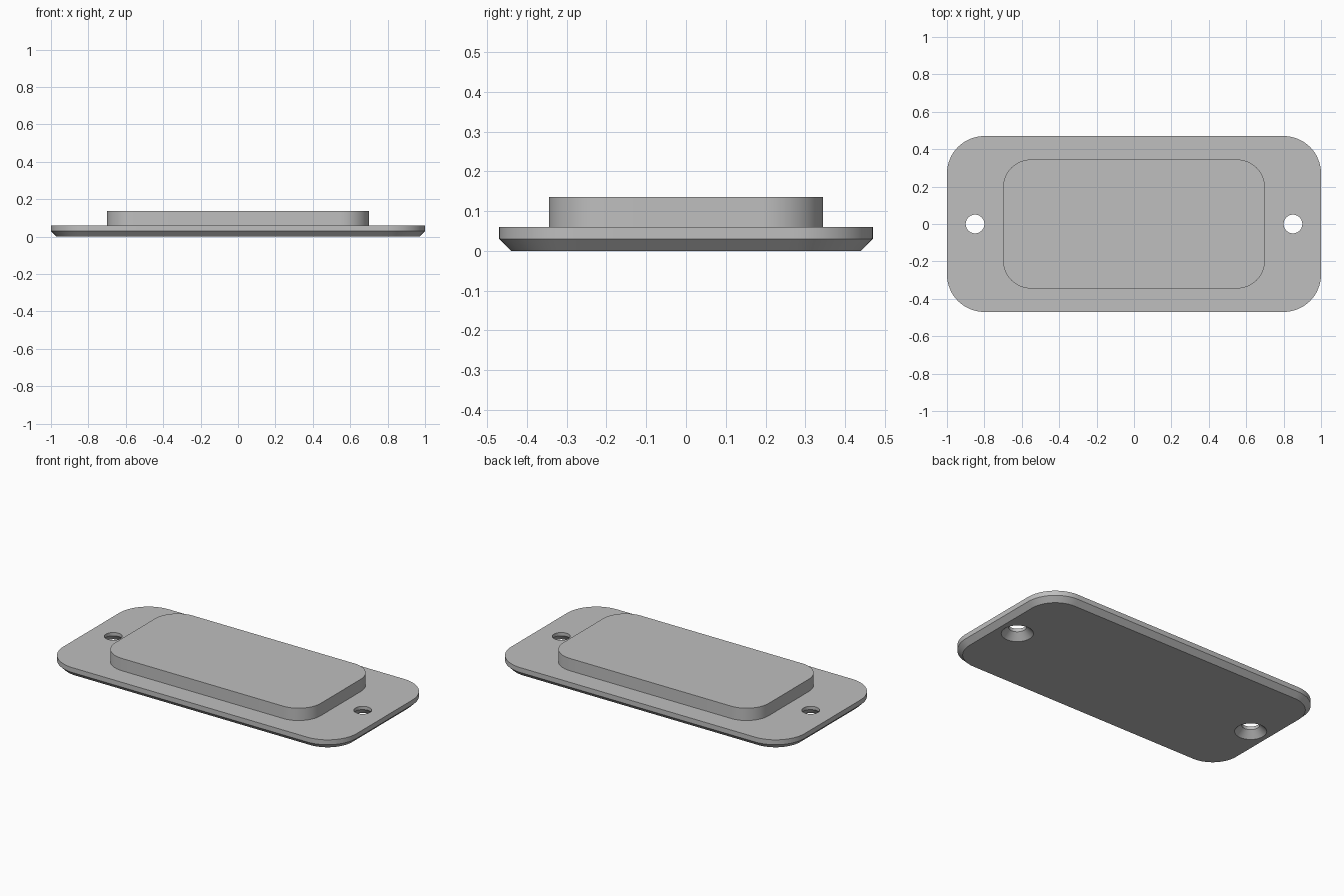
import bpy
import bmesh
from math import cos, sin, pi, radians

cube = bpy.data.objects.get("Cube")
if cube:
    bpy.data.objects.remove(cube, do_unlink=True)

grey = bpy.data.materials.new("plain grey")
grey.use_nodes = True
grey.diffuse_color = (0.52, 0.52, 0.52, 1)
grey.node_tree.nodes["Principled BSDF"].inputs["Base Color"].default_value = grey.diffuse_color


def rounded_rect(half_x, half_y, radius, z, steps=16):
    """Outline of a rectangle with arc corners, counter-clockwise."""
    points = []
    corners = ((1, 1), (-1, 1), (-1, -1), (1, -1))
    for quarter, (sx, sy) in enumerate(corners):
        for i in range(steps + 1):
            a = (quarter + i / steps) * pi / 2
            points.append((sx * (half_x - radius) + radius * cos(a),
                           sy * (half_y - radius) + radius * sin(a), z))
    return points


def circle(x, radius, z, steps=48):
    return [(x + radius * cos(2 * pi * i / steps), radius * sin(2 * pi * i / steps), z)
            for i in range(steps)]


def loft(name, outlines, bottom=True):
    """Solid skinned through matching outlines, listed from low to high."""
    bm = bmesh.new()
    rings = [[bm.verts.new(p) for p in outline] for outline in outlines]
    for low, high in zip(rings, rings[1:]):
        n = len(low)
        for i in range(n):
            j = (i + 1) % n
            bm.faces.new((low[i], low[j], high[j], high[i]))
    if bottom:
        bm.faces.new(rings[0][::-1])
    bm.faces.new(rings[-1])
    mesh = bpy.data.meshes.new(name)
    bm.to_mesh(mesh)
    bm.free()
    mesh.materials.append(grey)
    obj = bpy.data.objects.new(name, mesh)
    bpy.context.collection.objects.link(obj)
    return obj


def activate(obj):
    bpy.ops.object.select_all(action="DESELECT")
    obj.select_set(True)
    bpy.context.view_layer.objects.active = obj


# Base plate, chamfered round its underside
base_plate = loft("base_plate", [
    rounded_rect(0.97, 0.44, 0.17, 0),
    rounded_rect(1, 0.47, 0.2, 0.03),
    rounded_rect(1, 0.47, 0.2, 0.06),
])

# Screw holes, countersunk from below
for side in (-1, 1):
    x = side * 0.85
    cutter = loft("screw_hole_cutter", [
        circle(x, 0.1, -0.01),
        circle(x, 0.05, 0.04),
        circle(x, 0.05, 0.1),
    ])
    cutter.hide_render = True
    activate(base_plate)
    cut = base_plate.modifiers.new("screw_hole", "BOOLEAN")
    cut.operation = "DIFFERENCE"
    cut.solver = "EXACT"
    cut.object = cutter
    bpy.ops.object.modifier_apply(modifier=cut.name)
    bpy.data.objects.remove(cutter, do_unlink=True)

# Raised block on top of the plate
raised_block = loft("raised_block", [
    rounded_rect(0.7, 0.345, 0.15, 0.06),
    rounded_rect(0.7, 0.345, 0.15, 0.136),
], bottom=False)

for part in (base_plate, raised_block):
    activate(part)
    bpy.ops.object.shade_smooth_by_angle(angle=radians(30))
